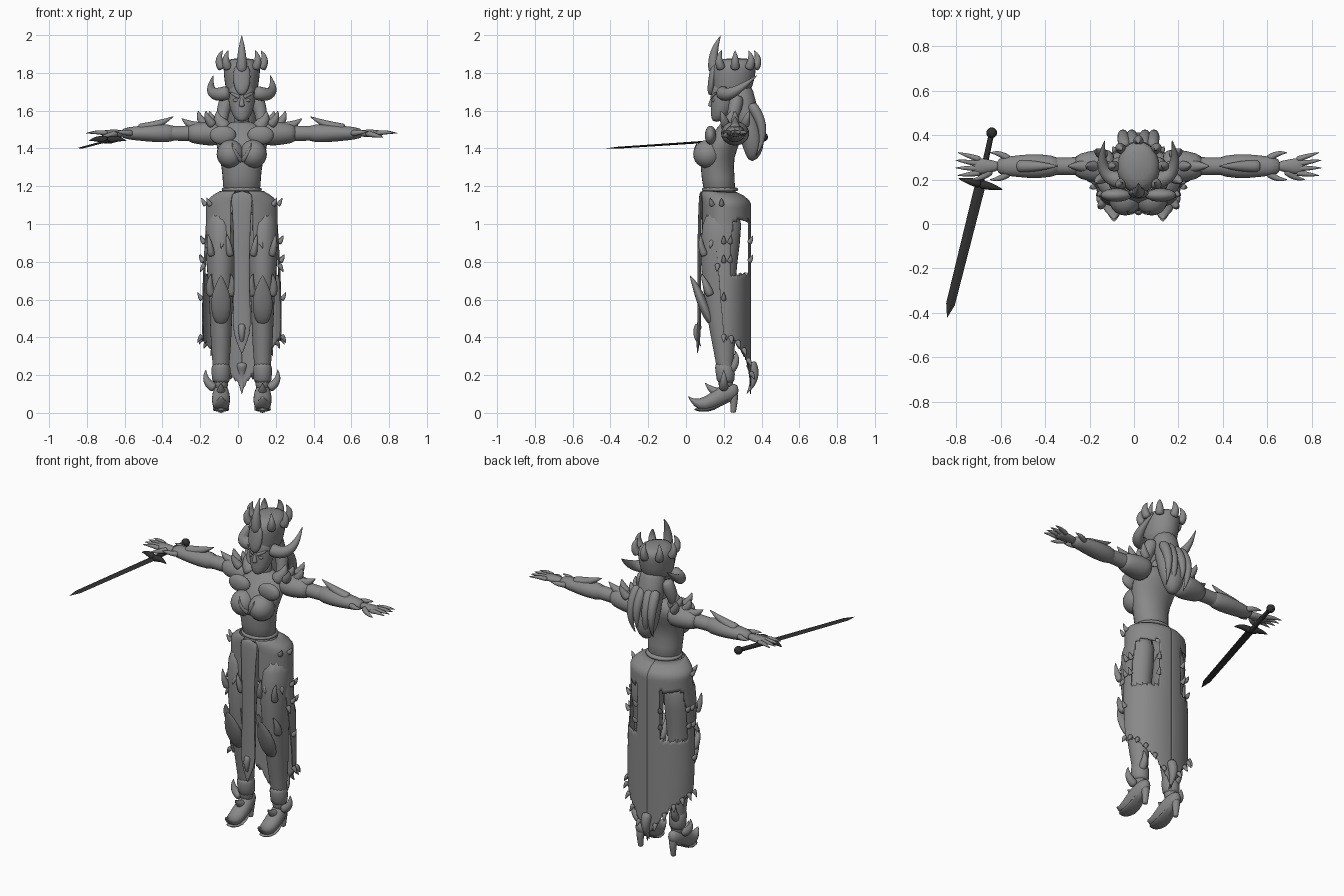
import bpy, bmesh, math, random
from mathutils import Vector

random.seed(4)
if "Cube" in bpy.data.objects:
    bpy.data.objects.remove(bpy.data.objects["Cube"])

X, Y, Z = Vector((1, 0, 0)), Vector((0, 1, 0)), Vector((0, 0, 1))
BODY_X = 0.02
ARM_Y, ARM_Z = 0.26, 1.48
LEG_X = 0.11
SIDES = (("left", 1), ("right", -1))


def material(name, value):
    mat = bpy.data.materials.new(name)
    mat.use_nodes = True
    colour = (value, value, value, 1)
    mat.diffuse_color = colour
    mat.node_tree.nodes["Principled BSDF"].inputs["Base Color"].default_value = colour
    return mat


GREY = material("stone grey", 0.25)
DARK = material("dark iron", 0.03)


def finish(name, bm, mat=GREY, smooth=True):
    """Turn a bmesh into an object; the body sits on its own centre line."""
    bmesh.ops.recalc_face_normals(bm, faces=bm.faces)
    mesh = bpy.data.meshes.new(name)
    bm.to_mesh(mesh)
    bm.free()
    mesh.materials.append(mat)
    if smooth:
        mesh.shade_smooth()
    obj = bpy.data.objects.new(name, mesh)
    bpy.context.collection.objects.link(obj)
    obj.location.x = BODY_X if mat is GREY else 0
    return obj


def loft(name, rings, ref, axis=None, n=14, smooth=True, mat=GREY):
    """Skin elliptical rings (centre, radius, other radius) facing the axis or the path."""
    bm = bmesh.new()
    centres = [ring[0] for ring in rings]
    loops = []
    for i, (centre, ra, rb) in enumerate(rings):
        ahead, behind = centres[min(i + 1, len(rings) - 1)], centres[max(i - 1, 0)]
        facing = axis or (ahead - behind).normalized()
        side = facing.cross(ref).normalized()
        up = side.cross(facing)
        angles = [math.tau * k / n for k in range(n)]
        loops.append([bm.verts.new(centre + side * ra * math.cos(a) + up * rb * math.sin(a)) for a in angles])
    for low, high in zip(loops, loops[1:]):
        for k in range(n):
            j = (k + 1) % n
            bm.faces.new((low[k], low[j], high[j], high[k]))
    bm.faces.new(loops[0])
    bm.faces.new(loops[-1])
    obj = finish(name, bm, mat, smooth)
    if smooth:
        obj.modifiers.new("round", "SUBSURF").levels = 1
    return obj


def column(name, rows, x=0):
    """Upright form from rows of (z, y, half width, half depth)."""
    loft(name, [(Vector((x, y, z)), a, b) for z, y, a, b in rows], Y, Z)


def shoe(name, rows, x):
    """Form running front to back from rows of (y, z, half width, half height)."""
    loft(name, [(Vector((x, y, z)), a, b) for y, z, a, b in rows], Z, Y)


def sleeve(name, rows, s):
    """Form along the arm from rows of (x, half depth, half height)."""
    loft(name, [(Vector((s * x, ARM_Y, ARM_Z)), a, b) for x, a, b in rows], Z, X)


def tusk(name, start, lean, radius, bow=(0, 0, 0), s=1, flat=1, mat=GREY):
    """Curved, tapering horn from start to start + lean, bulging along bow."""
    start, lean, bow = (Vector((s * v[0], v[1], v[2])) for v in (start, lean, bow))
    normal = lean.cross(bow)
    if normal.length < 1e-6:
        normal = min((X, Y, Z), key=lambda v: abs(v.dot(lean)))
    steps = 6
    rings = []
    for k in range(steps + 1):
        t = k / steps
        r = radius * (1 - t * t) + .001
        rings.append((start + lean * t + bow * 4 * t * (1 - t), r, r * flat))
    loft(name, rings, normal.normalized(), n=10, mat=mat)


def ball(name, centre, size, s=1, mat=GREY):
    bm = bmesh.new()
    bmesh.ops.create_uvsphere(bm, u_segments=20, v_segments=12, radius=1)
    for v in bm.verts:
        v.co = Vector((s * centre[0], centre[1], centre[2])) + v.co * Vector(size).to_tuple()[0] \
            if len(set(size)) == 1 else Vector([s ** (i == 0) * c + p * r for i, (c, p, r) in
                                                enumerate(zip(centre, v.co, size))])
    finish(name, bm, mat)


# Torso, neck and head
column("torso", [(1.14, .18, .11, .09), (1.25, .17, .1, .09), (1.35, .16, .12, .09),
                 (1.45, .2, .15, .1), (1.5, .23, .13, .07), (1.55, .23, .05, .04)])
column("waist_belt", [(z, .18, .11, .1) for z in (1.17, 1.18, 1.2)])
column("neck", [(z, .23, .04, .04) for z in (1.5, 1.55, 1.6)])
column("head", [(1.54, .16, .02, .02), (1.57, .18, .05, .05), (1.63, .2, .07, .07),
                (1.7, .22, .08, .09), (1.77, .23, .07, .09)])
tusk("nose", (0, .13, 1.62), (0, .01, .06), .014)
ball("mouth", (0, .142, 1.59), (.02, .01, .01))
for label, s in SIDES:
    ball(label + "_eye", (.03, .146, 1.655), (.016, .01, .01), s)
    ball(label + "_breast", (.06, .115, 1.37), (.073, .077, .075), s)
    tusk(label + "_brow", (.01, .135, 1.67), (.06, .03, .03), .01, s=s)
    tusk(label + "_bodice_edge", (0, .08, 1.33), (.05, -.02, .1), .012, (.01, -.02, 0), s)

# Horned headdress
column("headdress", [(1.67, .23, .08, .09), (1.73, .25, .09, .11), (1.8, .25, .1, .12),
                     (1.85, .26, .1, .12), (1.88, .27, .06, .08)])
column("forehead_plate", [(1.68, .13, .01, .01), (1.71, .13, .04, .02), (1.78, .14, .05, .02),
                          (1.85, .15, .04, .02)])
tusk("crown_spike", (0, .15, 1.8), (0, .035, .2), .03, (0, -.02, 0))
for k in range(1, 8):
    turn = math.tau * k / 8
    out = Vector((math.sin(turn), -math.cos(turn), 0))
    tusk("crown_point_%d" % k, out * .1 + Y * ARM_Y + Z * 1.82, Z * .1, .025, out * .02)

# Swept horns, hair and shoulder armour
for label, s in SIDES:
    tusk(label + "_horn", (.06, .19, 1.7), (.09, .19, .09), .04, (.05, -.04, -.05), s)
    tusk(label + "_hair_lock", (.07, .27, 1.68), (.01, -.1, -.26), .04, (.03, .02, 0), s)
    tusk(label + "_collar", (.08, .22, 1.5), (.04, .03, .11), .04, (.02, 0, 0), s)
    sleeve(label + "_pauldron", [(.1, .07, .06), (.16, .08, .07), (.22, .07, .06), (.3, .05, .05)], s)
    tusk(label + "_shoulder_hook", (.22, ARM_Y, 1.51), (.1, 0, .05), .03, (0, 0, -.01), s)
    ball(label + "_chest_plate", (.1, .13, 1.47), (.07, .03, .05), s)
    for k, (x, y) in enumerate(((.13, 0), (.19, 0), (.15, -.05), (.15, .05))):
        tusk("%s_shoulder_spike_%d" % (label, k), (x, ARM_Y + y, 1.52), (.04, y / 2, .08), .025, (.01, 0, 0), s)
    for k, x in enumerate((.02, .06)):
        tusk("%s_hair_strand_%d" % (label, k), (x, .34, 1.64), (0, .03, -.28), .03, (.01, .05, 0), s)
column("hair", [(1.76, .28, .07, .07), (1.65, .3, .08, .07), (1.5, .34, .08, .07),
                (1.4, .36, .07, .06), (1.33, .35, .02, .02)])

# Arms, bracers and clawed hands
for label, s in SIDES:
    sleeve(label + "_arm", [(.1, .05, .05), (.3, .04, .04), (.45, .04, .04), (.66, .03, .02)], s)
    sleeve(label + "_bracer", [(.33, .04, .05), (.45, .06, .05), (.54, .05, .04), (.65, .04, .03)], s)
    sleeve(label + "_palm", [(.62, .02, .02), (.67, .03, .02), (.72, .04, .02), (.75, .03, .01)], s)
    tusk(label + "_elbow_fin", (.55, ARM_Y, 1.5), (-.19, 0, .07), .03, (0, 0, -.01), s)
    tusk(label + "_thumb", (.66, .24, ARM_Z), (.09, -.04, -.02), .016, (0, -.01, 0), s)
    for k in range(4):
        spread = k - 1.5
        tusk("%s_finger_%d" % (label, k), (.71, ARM_Y + spread * .02, ARM_Z),
             (.12 - abs(spread) * .01, .01 + spread * .015, 0), .013, (0, 0, .005), s)
    for side in (-1, 1):
        tusk("%s_wrist_spike_%d" % (label, side), (.58, ARM_Y + side * .03, ARM_Z), (.09, side * .03, .01),
             .016, (0, side * .01, 0), s)

# Legs, knee guards and heeled boots
for label, s in SIDES:
    x = s * LEG_X
    column(label + "_leg", [(1.1, .2, .08, .11), (.9, .18, .09, .11), (.7, .17, .07, .09), (.5, .19, .06, .08),
                            (.35, .2, .055, .06), (.2, .21, .04, .04), (.1, .21, .04, .04)], x)
    column(label + "_knee_guard", [(.46, .14, .01, .01), (.5, .12, .05, .03), (.6, .08, .06, .03),
                                   (.68, .05, .03, .02), (.73, .02, 0.002, 0.002)], x)
    column(label + "_boot_cuff", [(.15, .21, .05, .05), (.2, .21, .05, .05), (.28, .2, .055, .06)], x)
    column(label + "_heel", [(.12, .25, .03, .03), (.06, .255, .02, .02), (.01, .25, .015, .015),
                             (0, .25, .015, .015)], x)
    shoe(label + "_boot", [(.01, .09, 0.003, 0.003), (.04, .05, .03, .02), (.1, .04, .05, .04),
                           (.18, .09, .05, .06), (.24, .11, .04, .05), (.28, .12, .02, .03)], x)
    shoe(label + "_sole", [(.04, .02, .03, .01), (.12, .01, .05, .01), (.18, .04, .04, .01), (.25, .09, .03, .01)], x)
    tusk(label + "_ankle_spike", (.14, .2, .13), (.05, 0, .1), .026, (.02, 0, -.01), s)
    tusk(label + "_shin_spike", (LEG_X, .17, .11), (0, -.07, .05), .024, (0, 0, -.01), s)
    tusk(label + "_cuff_spike", (.12, .23, .22), (.01, .03, .11), .024, (0, .02, 0), s)
    for side in (-1, 1):
        across = LEG_X + side * .05
        tusk("%s_knee_spike_%d" % (label, side), (across, .13, .62), (0, -.05, .12), .024, (side * .01, 0, 0), s)
        tusk("%s_thigh_spike_%d" % (label, side), (across, .1, .83), (.02, -.02, .12), .02, (0, -.01, 0), s)


# Torn skirt: a wrapped sheet with open slits behind the thighs
def hem_height(deg):
    if deg < 0:
        return .38 + .5 * min(1, -deg / 20)
    return .38 - .28 * (deg / 90) ** 2


def skirt_point(deg, z, out=0):
    hip = max(0, (z - 1.1) / .075) ** 2
    scale = 1 - .4 * hip
    a = math.radians(deg)
    width = .19 + .02 * max(0, math.sin(math.pi * z))
    depth = .145 if a > 0 else .12 + .03 * hip
    return Vector(((width * scale + out) * math.cos(a), .2 - .03 * hip + (depth * scale + out) * math.sin(a), z))


TOP, START, SWEEP, COLS, ROWS = 1.175, -72, 162, 64, 44
for label, s in SIDES:
    bm = bmesh.new()
    grid = []
    for i in range(COLS + 1):
        deg = START + SWEEP * i / COLS
        hem = hem_height(deg) + (.03 * random.random() if i < COLS else 0)
        points = [skirt_point(deg, TOP + (hem - TOP) * j / ROWS) for j in range(ROWS + 1)]
        grid.append([bm.verts.new((p.x * s, p.y, p.z)) for p in points])
    for i in range(COLS):
        deg = START + SWEEP * (i + .5) / COLS
        for j in range(ROWS):
            corners = (grid[i][j], grid[i + 1][j], grid[i + 1][j + 1], grid[i][j + 1])
            z = sum(v.co.z for v in corners) / 4
            in_slit = .73 < z < 1.02 and 14 + max(0, z - .9) * 60 < deg < 66
            if not in_slit:
                bm.faces.new(corners)
    skirt = finish(label + "_skirt", bm)
    skirt.modifiers.new("cloth", "SOLIDIFY").thickness = .006
    # Thorns along the hem, the slit edges and the hips
    places = [(deg, hem_height(deg) + .03, -1) for deg in range(-60, 90, 15)]
    places += [(deg, z, 1) for deg in (0, 13, 66) for z in (.6, .8, .9) if z > .7 or deg == 0]
    places += [(deg, 1.1, 1) for deg in (-30, -5)]
    for k, (deg, z, rise) in enumerate(places):
        base = skirt_point(deg, z)
        tusk("%s_skirt_thorn_%d" % (label, k), base, skirt_point(deg, z, .025) - base + Z * rise * .04,
             .014, (0, 0, -.005 * rise), s)

# Front panel and pendant tips
column("front_panel", [(1.18, .08, .07, .01), (1.08, .075, .05, .01), (.9, .07, .045, .01), (.65, .07, .04, .01),
                       (.45, .07, .055, .01), (.38, .065, .03, .01), (.31, .06, 0.002, 0.002)])
tusk("front_tip", (0, .07, .47), (0, .01, -.12), .02, (0, -.02, 0))
tusk("back_tip", (0, .34, .27), (0, -.02, -.17), .03, (0, .03, 0))

# Sword held in the right hand
hilt, pommel, tip = Vector((-.69, .18, 1.44)), Vector((-.64, .41, 1.46)), Vector((-.84, -.42, 1.4))
loft("sword_blade", [(hilt, .024, .006), (hilt.lerp(tip, .9), .02, .005), (tip, .001, .001)], Z,
     n=4, smooth=False, mat=DARK)
loft("sword_grip", [(hilt, .014, .014), (pommel, .012, .012)], Z, smooth=False, mat=DARK)
ball("sword_pommel", pommel, (.024, .024, .024), mat=DARK)
for label, s in SIDES:
    tusk("sword_guard_" + label, hilt, (s * .1, s * -.025, 0), .02, (0, 0, .01), mat=DARK)
